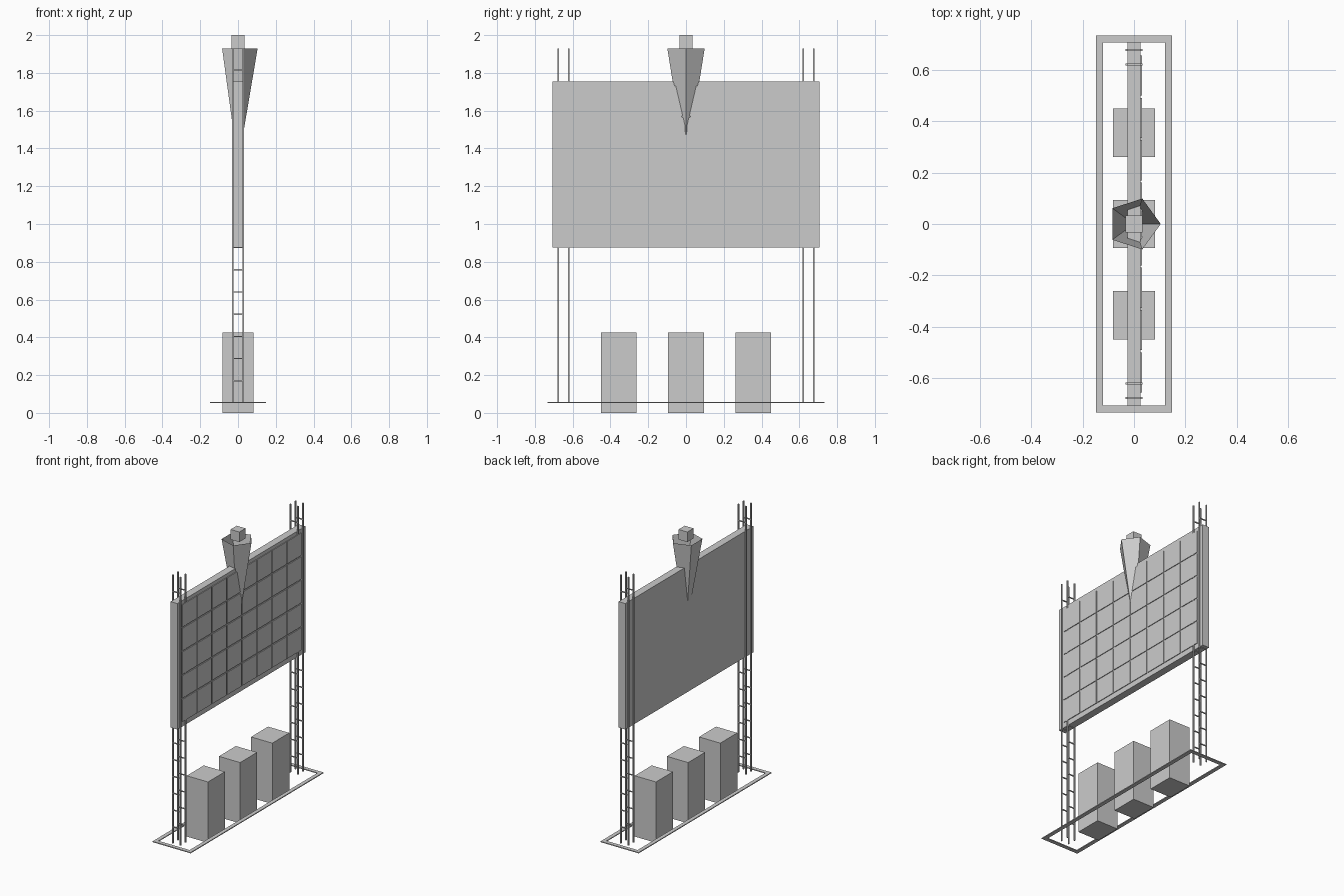
import bpy, bmesh, math
from mathutils import Vector, Matrix

if "Cube" in bpy.data.objects:
    bpy.data.objects.remove(bpy.data.objects["Cube"])

grey = bpy.data.materials.new("plain grey")
grey.diffuse_color = (0.6, 0.6, 0.6, 1)
grey.use_nodes = True
grey.node_tree.nodes["Principled BSDF"].inputs["Base Color"].default_value = grey.diffuse_color


def finish(name, bm):
    mesh = bpy.data.meshes.new(name)
    bm.to_mesh(mesh)
    bm.free()
    mesh.materials.append(grey)
    obj = bpy.data.objects.new(name, mesh)
    bpy.context.collection.objects.link(obj)
    return obj


def add_box(bm, x0, x1, y0, y1, z0, z1):
    centre = Vector(((x0 + x1) / 2, (y0 + y1) / 2, (z0 + z1) / 2))
    size = (x1 - x0, y1 - y0, z1 - z0)
    bmesh.ops.create_cube(bm, size=1, matrix=Matrix.Translation(centre) @ Matrix.Diagonal((*size, 1)))


def boxes(name, *dims):
    bm = bmesh.new()
    for d in dims:
        add_box(bm, *d)
    return finish(name, bm)


# Main board
boxes("board", (-0.026, 0.026, -0.707, 0.707, 0.875, 1.755))

# Grid of thin tiles on the +x face
cols, rows, gap = 8, 5, 0.009
pitch_y, pitch_z = 1.32 / cols, 0.828 / rows
boxes("panel_tiles", *[
    (0.024, 0.031,
     -0.66 + c * pitch_y + gap / 2, -0.66 + (c + 1) * pitch_y - gap / 2,
     0.906 + r * pitch_z + gap / 2, 0.906 + (r + 1) * pitch_z - gap / 2)
    for c in range(cols) for r in range(rows)])

# Four ladders, two at each end of the board
t = 0.004
for side, label in ((-1, "left"), (1, "right")):
    for y, place in ((0.62, "inner"), (0.677, "outer")):
        y *= side
        rails = [(x - t, x + t, y - t, y + t, 0.055, 1.93) for x in (-0.029, 0.029)]
        rungs = [(-0.029, 0.029, y - t * 0.8, y + t * 0.8, z - t * 0.8, z + t * 0.8)
                 for z in (0.17 + 0.1175 * i for i in range(15))]
        boxes(f"{label}_{place}_ladder", *rails, *rungs)

# Flat rectangular frame around the base
boxes("base_frame",
      (-0.147, -0.12, -0.733, 0.733, 0.052, 0.058),
      (0.12, 0.147, -0.733, 0.733, 0.052, 0.058),
      (-0.12, 0.12, -0.733, -0.706, 0.052, 0.058),
      (-0.12, 0.12, 0.706, 0.733, 0.052, 0.058))

# Three cabinets under the board
for i, y in enumerate((-0.355, 0, 0.355)):
    boxes(f"cabinet_{i + 1}", (-0.082, 0.082, y - 0.094, y + 0.094, 0, 0.425))

# Open five-sided funnel pointing down through the board
bm = bmesh.new()
tip = bm.verts.new((0, 0, 1.315))
rim = [bm.verts.new((0.104 * math.cos(a), 0.104 * math.sin(a), 1.93))
       for a in (i * math.tau / 5 for i in range(5))]
for i in range(5):
    bm.faces.new((tip, rim[(i + 1) % 5], rim[i]))
finish("funnel", bm)

# Small cube above the funnel
boxes("top_cube", (-0.034, 0.034, -0.034, 0.034, 1.93, 2.0))
